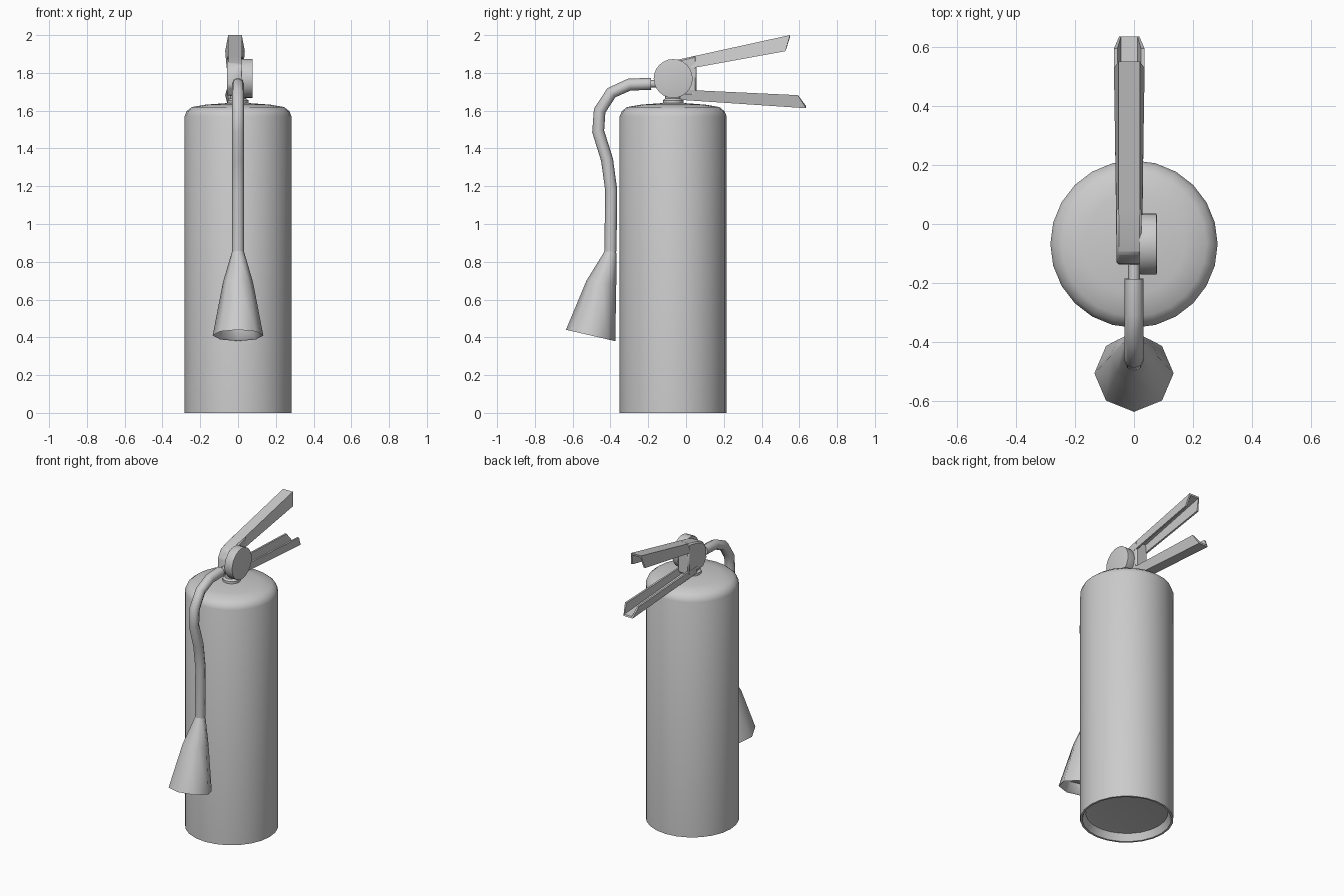
import bpy, bmesh
from math import sin, cos, pi, radians
from mathutils import Vector

if "Cube" in bpy.data.objects:
    bpy.data.objects.remove(bpy.data.objects["Cube"])

CY = -0.068   # tank axis in y
HX = -0.016   # centre of the handles in x


def finish(name, bm, angle=35):
    bmesh.ops.recalc_face_normals(bm, faces=bm.faces)
    me = bpy.data.meshes.new(name)
    bm.to_mesh(me)
    bm.free()
    ob = bpy.data.objects.new(name, me)
    bpy.context.collection.objects.link(ob)
    bpy.ops.object.select_all(action='DESELECT')
    bpy.context.view_layer.objects.active = ob
    ob.select_set(True)
    if angle:
        bpy.ops.object.shade_smooth_by_angle(angle=radians(angle))
    return ob


def loft(name, rings, angle=35):
    """Skin a list of equal point rings and cap both ends."""
    bm = bmesh.new()
    vs = [[bm.verts.new(p) for p in r] for r in rings]
    n = len(rings[0])
    for a, b in zip(vs, vs[1:]):
        for i in range(n):
            j = (i + 1) % n
            bm.faces.new((a[i], a[j], b[j], b[i]))
    bm.faces.new(vs[0])
    bm.faces.new(vs[-1])
    return finish(name, bm, angle)


def ring(c, r, u, v, n):
    c, u, v = Vector(c), Vector(u), Vector(v)
    return [c + r * (cos(2 * pi * i / n) * u + sin(2 * pi * i / n) * v) for i in range(n)]


X, Y, Z = (1, 0, 0), (0, 1, 0), (0, 0, 1)

# Tank with rounded shoulder and recessed underside
tank = [(0.22, 0.05), (0.25, 0.045), (0.27, 0.0), (0.283, 0.0), (0.283, 1.57),
        (0.272, 1.597), (0.245, 1.619), (0.17, 1.632), (0.06, 1.64)]
loft("tank", [ring((0, CY, z), r, X, Y, 24) for r, z in tank])

# Neck
loft("neck", [ring((0, CY, z), r, X, Y, 12) for r, z in
              [(0.055, 1.62), (0.055, 1.655), (0.042, 1.665), (0.042, 1.71)]])

# Valve block, a side profile extruded across x
block = [(-0.138, 1.73), (-0.135, 1.80), (-0.10, 1.85), (-0.05, 1.868), (0.055, 1.892),
         (0.055, 1.68), (-0.10, 1.68)]
valve = loft("valve_block", [[(x, y, z) for y, z in block] for x in (HX - 0.043, HX + 0.042)])
bev = valve.modifiers.new("bevel", 'BEVEL')
bev.width = 0.008
bev.segments = 1

# Pressure gauge on the right side
loft("gauge", [ring((x, CY, 1.77), r, Y, Z, 24) for x, r in
               [(0.018, 0.10), (0.024, 0.103), (0.076, 0.103), (0.078, 0.095)]])


# Handles: tapered channel sections, closed on the narrow side
def section(y_flat, z_flat, y_lip, z_lip, w_flat, w_lip):
    t = 0.012
    s = 1 if z_lip > z_flat else -1
    half = [(w_flat, y_flat, z_flat), (w_lip, y_lip, z_lip),
            (w_lip - t, y_lip, z_lip), (w_flat - t / 2, y_flat, z_flat + s * t)]
    return ([(HX + w, y, z) for w, y, z in half]
            + [(HX - w, y, z) for w, y, z in reversed(half)])


loft("top_lever", [section(0.03, 1.886, 0.03, 1.825, 0.036, 0.044),
                   section(0.55, 2.0, 0.527, 1.915, 0.036, 0.052)], 25)
loft("carry_handle", [section(-0.04, 1.658, -0.04, 1.712, 0.034, 0.044),
                      section(0.635, 1.613, 0.593, 1.682, 0.034, 0.052)], 25)

# Hose and its connector, swept in the yz plane
path = [(-0.185, 1.742), (-0.30, 1.738), (-0.395, 1.695), (-0.457, 1.60), (-0.465, 1.49),
        (-0.418, 1.34), (-0.396, 1.18), (-0.40, 0.855)]


def sweep(name, pts, r, n):
    pts = [Vector((0, y, z)) for y, z in pts]
    rings = []
    for i, p in enumerate(pts):
        d = (pts[min(i + 1, len(pts) - 1)] - pts[max(i - 1, 0)]).normalized()
        rings.append(ring(p, r, X, d.cross(Vector(X)), n))
    return loft(name, rings, 50)


sweep("hose", path, 0.032, 8)
sweep("hose_connector", [(-0.10, 1.742), (-0.20, 1.742)], 0.02, 8)

# Discharge horn: tilted eight-sided cone with a hollow mouth
tilt = Vector((0, 0.974, -0.225))
horn = [(-0.402, 0.858, 0.030, 0.0), (-0.403, 0.84, 0.036, 0.3), (-0.448, 0.69, 0.080, 0.6),
        (-0.505, 0.41, 0.134, 1.0), (-0.502, 0.418, 0.124, 1.0), (-0.488, 0.47, 0.108, 1.0)]
loft("horn", [ring((0, y, z), r, X, Vector(Y).lerp(tilt, k), 8) for y, z, r, k in horn], 50)
